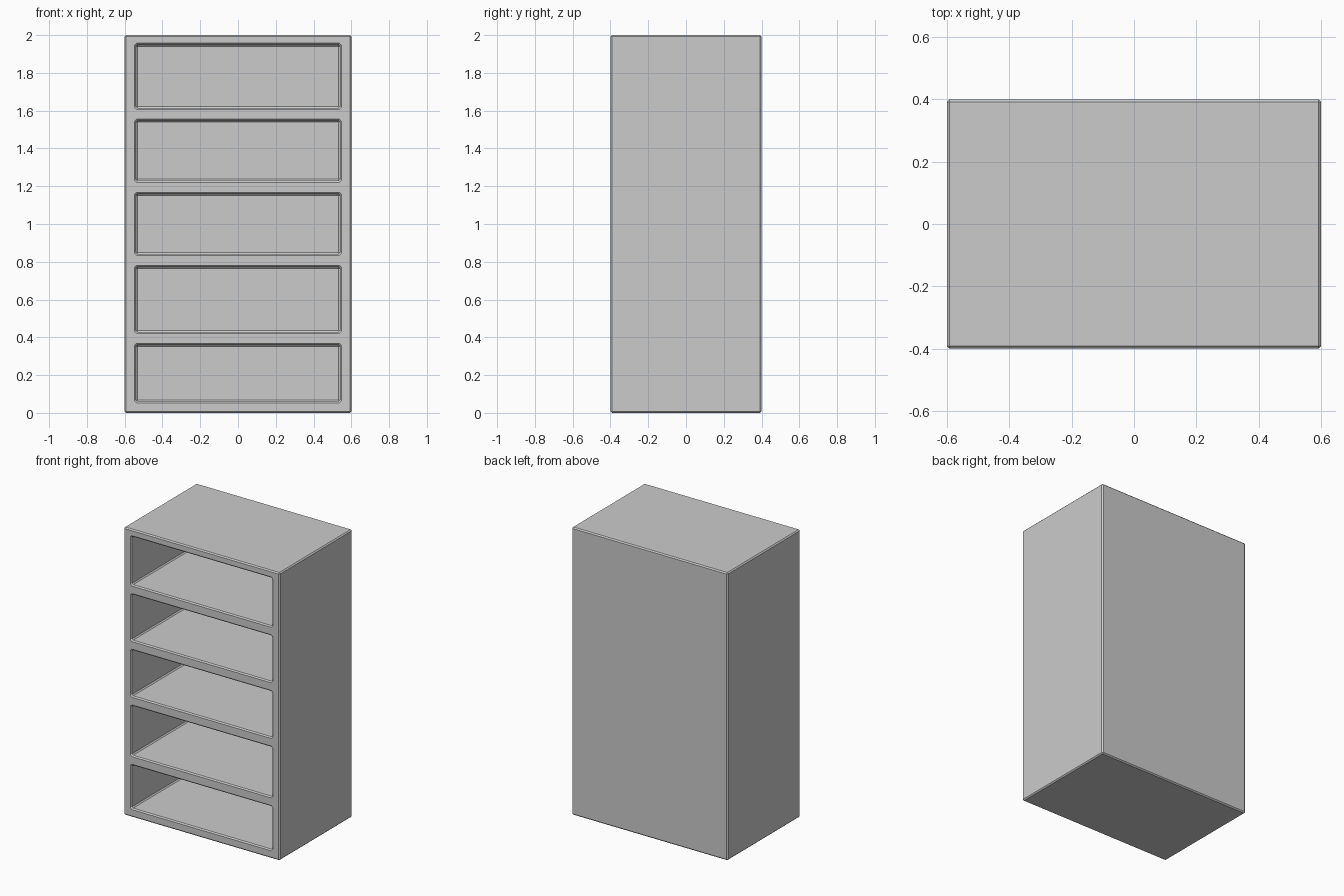
import bpy
import bmesh

if "Cube" in bpy.data.objects:
    bpy.data.objects.remove(bpy.data.objects["Cube"])

B = 0.008            # chamfer on every edge
FRONT, BACK = -0.40, 0.40
INNER_BACK = 0.34

bm = bmesh.new()


def ring(hw, z0, z1, y, cut):
    """Rectangle with cut corners, in a plane of constant y."""
    pts = [(-hw + cut, z0), (hw - cut, z0), (hw, z0 + cut), (hw, z1 - cut),
           (hw - cut, z1), (-hw + cut, z1), (-hw, z1 - cut), (-hw, z0 + cut)]
    return [bm.verts.new((x, y, z)) for x, z in pts]


def tube(hw, z0, z1, y_back, front_grow, front_cut):
    """Chamfered tube from the front plane to a closed back."""
    g = front_grow
    rings = [ring(hw + g, z0 - g, z1 + g, FRONT, front_cut),
             ring(hw, z0, z1, FRONT + B, B),
             ring(hw, z0, z1, y_back - B, B),
             ring(hw - B, z0 + B, z1 - B, y_back, 0)]
    for a, b in zip(rings, rings[1:]):
        for i in range(8):
            j = (i + 1) % 8
            bm.faces.new((a[i], a[j], b[j], b[i]))
    bm.faces.new(rings[-1])


# outer shell
tube(0.60, 0.0, 2.0, BACK, -B, 0)

# five shelf compartments
for z0, z1 in [(0.061, 0.36), (0.429, 0.773), (0.842, 1.16),
               (1.229, 1.547), (1.615, 1.949)]:
    tube(0.54, z0, z1, INNER_BACK, B, B * 1.4)

# front frame joining the shell and the compartment rims
bmesh.ops.remove_doubles(bm, verts=bm.verts[:], dist=1e-5)
rims = [e for e in bm.edges if len(e.link_faces) == 1]
bmesh.ops.triangle_fill(bm, edges=rims, use_beauty=True, normal=(0, -1, 0))
bmesh.ops.recalc_face_normals(bm, faces=bm.faces[:])

mesh = bpy.data.meshes.new("bookcase")
bm.to_mesh(mesh)
bm.free()
bpy.context.collection.objects.link(bpy.data.objects.new("bookcase", mesh))
